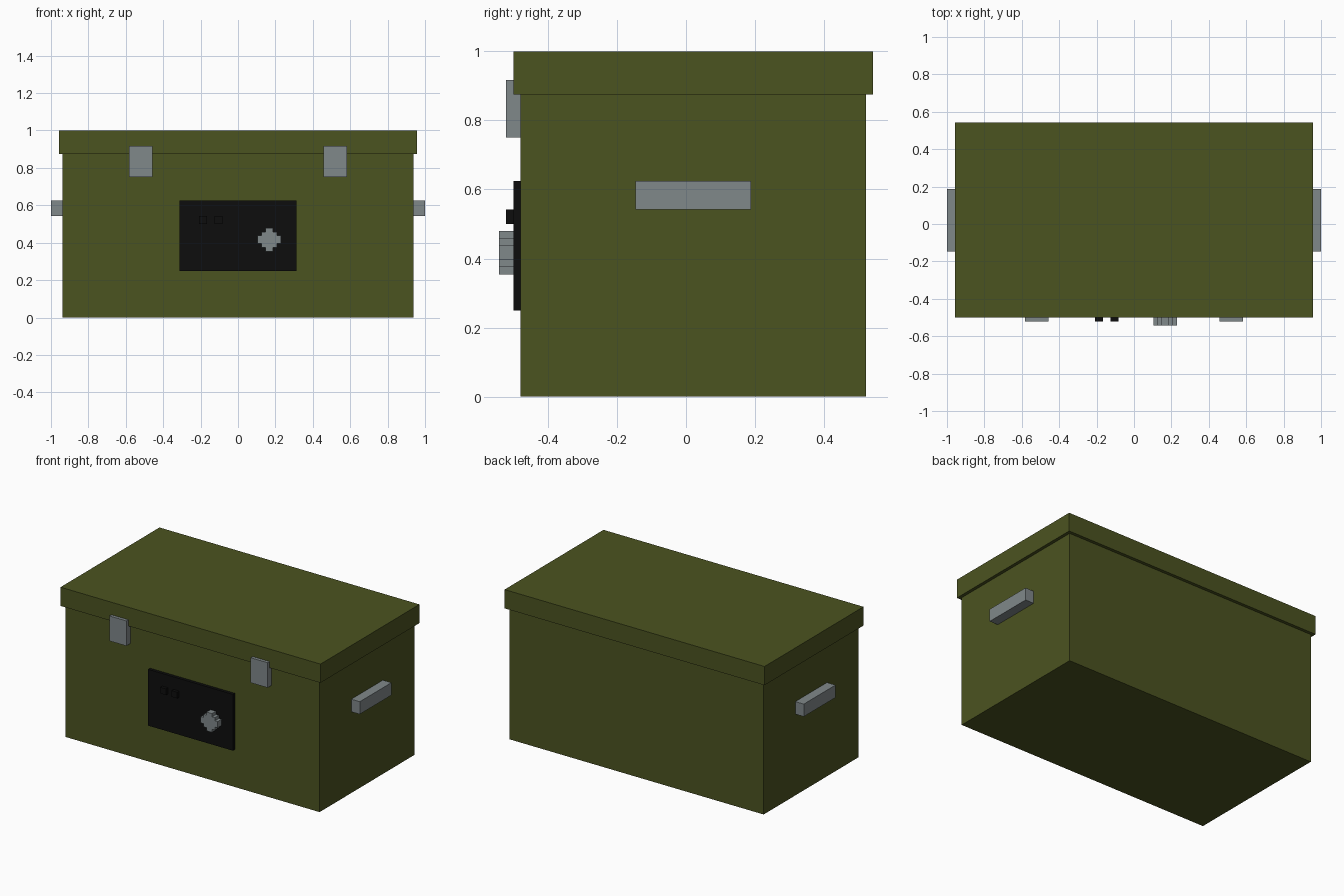
import bpy

U = 1 / 48  # modelling unit

cube = bpy.data.objects.get("Cube")
if cube:
    bpy.data.objects.remove(cube, do_unlink=True)


def material(name, srgb):
    linear = [((c / 255 + 0.055) / 1.055) ** 2.4 if c > 10 else c / 255 / 12.92 for c in srgb]
    mat = bpy.data.materials.new(name)
    mat.use_nodes = True
    mat.diffuse_color = (*linear, 1)
    mat.node_tree.nodes["Principled BSDF"].inputs["Base Color"].default_value = (*linear, 1)
    return mat


olive = material("olive_green", (75, 83, 32))
metal = material("grey_metal", (128, 136, 138))
black = material("black", (13, 13, 13))


def box(name, x, y, z, mat):
    """Box spanning the given (low, high) ranges in modelling units."""
    spans = (x, y, z)
    bpy.ops.mesh.primitive_cube_add(size=1, location=[(a + b) / 2 * U for a, b in spans])
    obj = bpy.context.object
    obj.name = name
    obj.scale = [(b - a) * U for a, b in spans]
    bpy.ops.object.transform_apply(location=False, rotation=False, scale=True)
    obj.data.materials.append(mat)
    return obj


# Case and overhanging lid
box("case_body", (-45, 45), (-23, 25), (0, 42), olive)
box("lid", (-46, 46), (-24, 26), (42, 48), olive)

# Latches and side handles, one per side
for side, s in (("left", 1), ("right", -1)):
    box(side + "_latch", sorted((s * 22, s * 28)), (-25, -23), (36, 44), metal)
    box(side + "_handle", sorted((s * 45, s * 48)), (-7, 9), (26, 30), metal)

# Control panel with two small switches
box("control_panel", (-15, 15), (-24, -23), (12, 30), black)
for side, x in (("right", -10), ("left", -6)):
    box(side + "_switch", (x, x + 2), (-25, -24), (24, 26), black)

# Stepped round dial: crossed blocks sharing one centre, joined
blocks = [box("dial", (8 - w, 8 + w), (-26, -24), (20 - h, 20 + h), metal)
          for w, h in ((3, 1), (2, 2), (1, 3))]
bpy.ops.object.select_all(action="DESELECT")
for block in blocks:
    block.select_set(True)
bpy.context.view_layer.objects.active = blocks[0]
bpy.ops.object.join()
